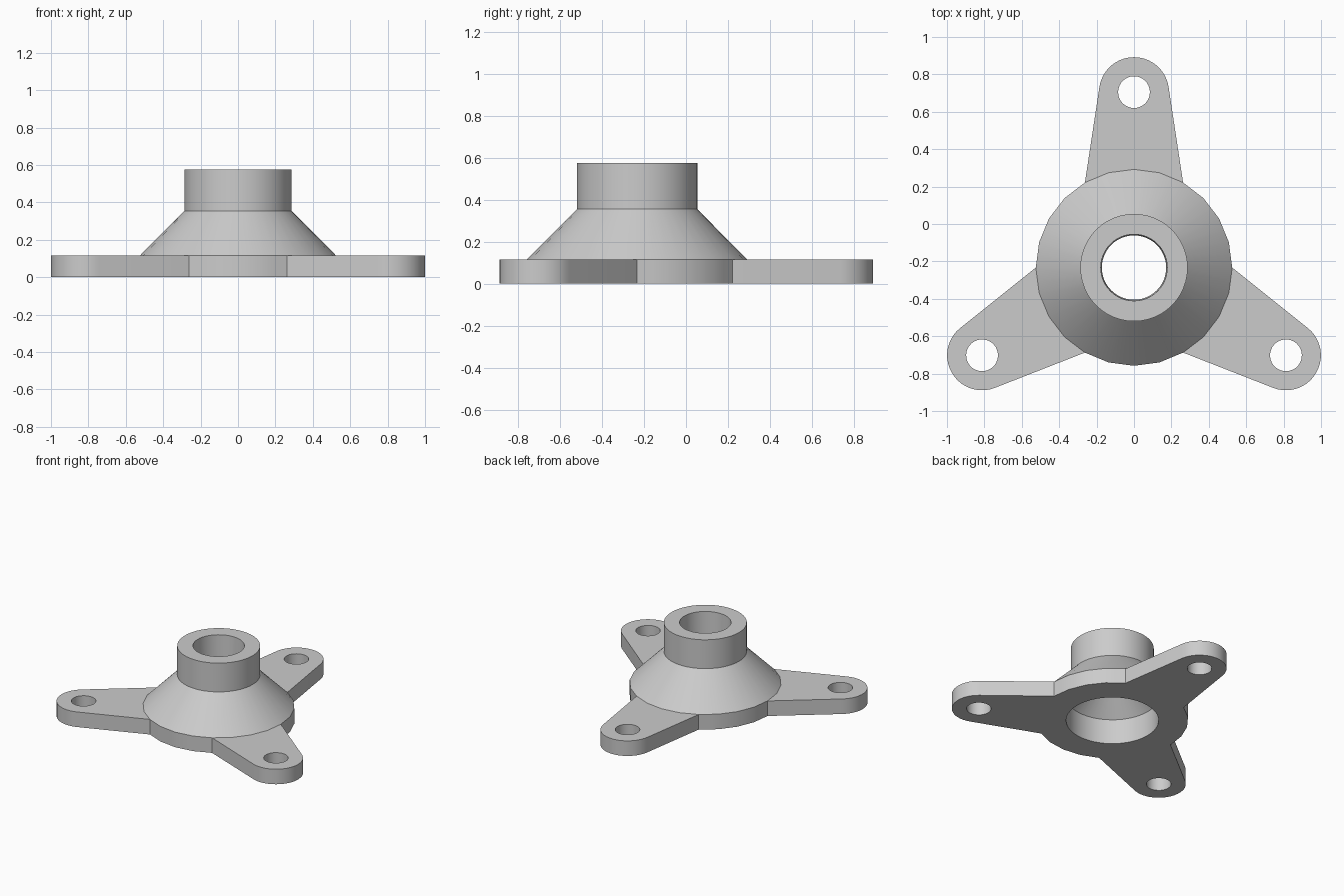
import bpy, bmesh, math

if "Cube" in bpy.data.objects:
    bpy.data.objects.remove(bpy.data.objects["Cube"])

N = 48                      # points round the hub
CY = -0.233                 # hub centre in y
R, T = 0.525, 0.115         # hub radius, plate thickness
REACH, TIP, HOLE = 0.938, 0.187, 0.085

grey = bpy.data.materials.new("plain grey")
grey.diffuse_color = (0.6, 0.6, 0.6, 1)
grey.use_nodes = True
grey.node_tree.nodes["Principled BSDF"].inputs["Base Color"].default_value = grey.diffuse_color

bm = bmesh.new()


def point(radius, deg, z, cx=0.0, cy=CY):
    a = math.radians(deg)
    return bm.verts.new((cx + radius * math.cos(a), cy + radius * math.sin(a), z))


def edge_chain(verts, closed=True):
    pairs = zip(verts, verts[1:] + verts[:1]) if closed else zip(verts, verts[1:])
    return [bm.edges.get(p) or bm.edges.new(p) for p in pairs]


# Hub: turned section (radius, height, 24-sided?) going up outside, down the bore
profile = [(R, 0, True), (R, T, True), (0.287, 0.355, False), (0.287, 0.575, False),
           (0.178, 0.575, False), (0.172, 0.335, False), (0.32, 0.19, False), (0.32, 0, False)]
flat = math.cos(math.pi / 24)
rings = []
for r, z, faceted in profile:
    rings.append([point(r * (flat if faceted and i % 2 else 1), i * 360 / N, z)
                  for i in range(N)])
for k in range(len(rings)):
    a, b = rings[k], rings[(k + 1) % len(rings)]
    for i in range(N):
        if k == 0 and (i // 8) % 2:      # rim is open where an arm joins
            continue
        j = (i + 1) % N
        bm.faces.new((a[i], a[j], b[j], b[i]))

# Arms: tapered plates with a rounded tip and a bolt hole
px, py = R * math.cos(math.radians(60)), R * math.sin(math.radians(60)) - REACH
tangent = math.degrees(math.atan2(py, px) + math.acos(TIP / math.hypot(px, py)))
for arm in range(3):
    turn = 120 * arm
    start = 8 + 16 * arm
    ca = math.radians(90 + turn)
    cx, cy = REACH * math.cos(ca), CY + REACH * math.sin(ca)
    outlines, holes = [], []
    for ring, z in ((rings[0], 0), (rings[1], T)):
        root = [ring[(start + i) % N] for i in range(9)]
        steps = 20
        tip = [point(TIP, turn + 180 - tangent - (180 - 2 * tangent) * s / steps, z, cx, cy)
               for s in range(steps + 1)]
        hole = [point(HOLE, turn + 360 * s / 32, z, cx, cy) for s in range(32)]
        bmesh.ops.triangle_fill(bm, use_beauty=True, use_dissolve=False,
                                edges=edge_chain(root + tip) + edge_chain(hole))
        outlines.append([root[-1]] + tip + [root[0]])
        holes.append(hole + hole[:1])
    for low, high in (outlines, holes):
        for i in range(len(low) - 1):
            bm.faces.new((low[i], low[i + 1], high[i + 1], high[i]))

bmesh.ops.recalc_face_normals(bm, faces=bm.faces[:])
mesh = bpy.data.meshes.new("three_arm_flange")
bm.to_mesh(mesh)
bm.free()
mesh.materials.append(grey)
obj = bpy.data.objects.new("three_arm_flange", mesh)
bpy.context.collection.objects.link(obj)
bpy.context.view_layer.objects.active = obj
obj.select_set(True)
bpy.ops.object.shade_smooth_by_angle(angle=math.radians(25))
